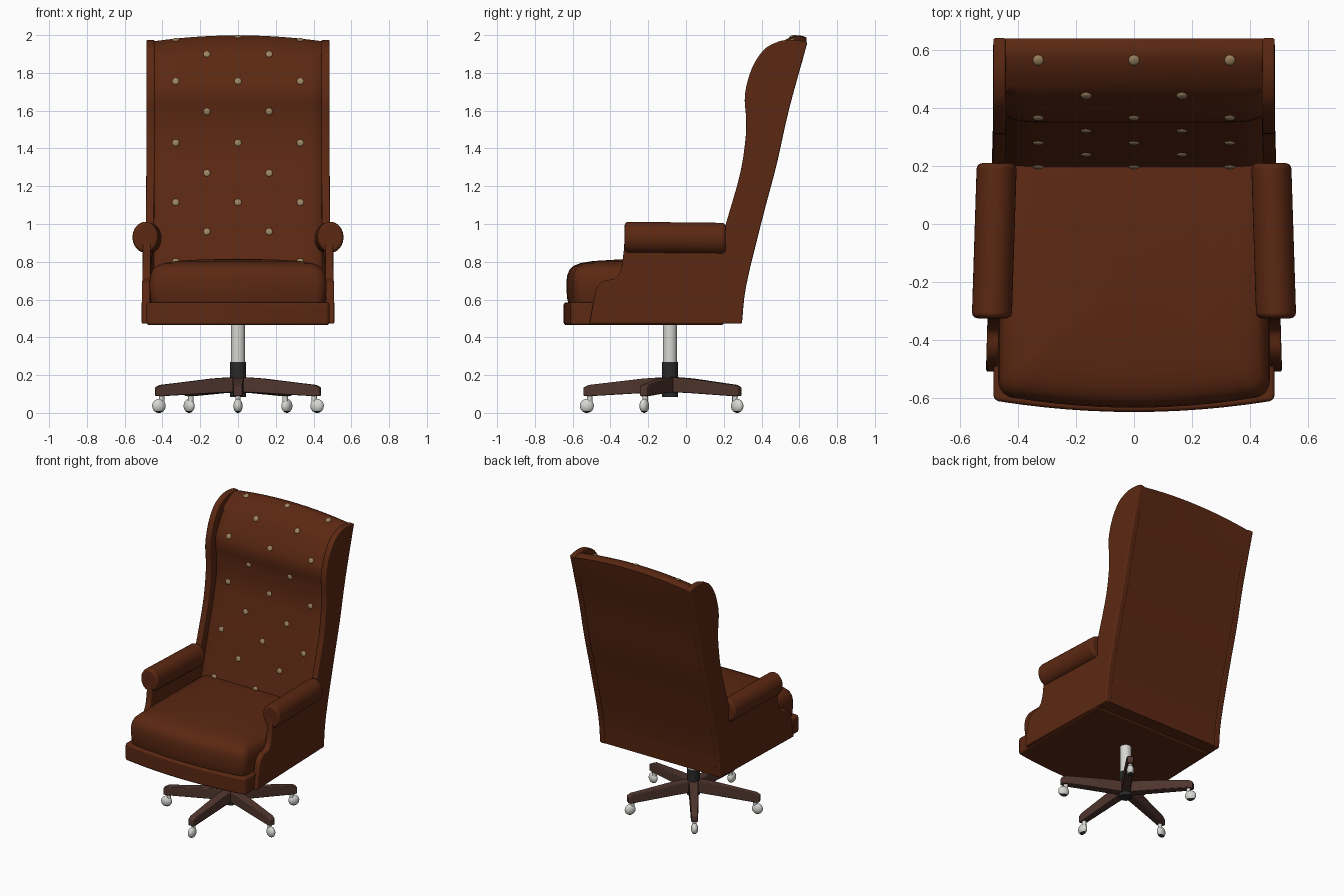
import bpy, bmesh, math
from mathutils import Vector, Matrix

if "Cube" in bpy.data.objects:
    bpy.data.objects.remove(bpy.data.objects["Cube"])


def material(name, rgb):
    m = bpy.data.materials.new(name)
    m.diffuse_color = (*rgb, 1)
    m.use_nodes = True
    m.node_tree.nodes["Principled BSDF"].inputs["Base Color"].default_value = m.diffuse_color
    return m


LEATHER = material("brown leather", (0.105, 0.021, 0.006))
BRASS = material("antique brass", (0.33, 0.23, 0.12))
WOOD = material("dark wood", (0.08, 0.036, 0.027))
BLACK = material("black plastic", (0.022, 0.022, 0.022))
STEEL = material("light steel", (0.68, 0.68, 0.65))


def finish(name, bm, mats, bevel=0, angle=40):
    bmesh.ops.recalc_face_normals(bm, faces=bm.faces)
    me = bpy.data.meshes.new(name)
    bm.to_mesh(me)
    bm.free()
    for m in mats:
        me.materials.append(m)
    me.shade_smooth()
    me.set_sharp_from_angle(angle=math.radians(angle))
    ob = bpy.data.objects.new(name, me)
    bpy.context.collection.objects.link(ob)
    if bevel:
        b = ob.modifiers.new("soft edges", 'BEVEL')
        b.width, b.segments, b.harden_normals = bevel, 3, True
        b.limit_method, b.angle_limit = 'ANGLE', math.radians(40)
    return ob


def loft(name, rings, mat, bevel=0):
    """Skin a list of closed rings and cap both ends."""
    bm = bmesh.new()
    vs = [[bm.verts.new(p) for p in r] for r in rings]
    n = len(vs[0])
    for a, b in zip(vs, vs[1:]):
        for i in range(n):
            bm.faces.new((a[i], a[(i + 1) % n], b[(i + 1) % n], b[i]))
    bm.faces.new(vs[0])
    bm.faces.new(vs[-1])
    return finish(name, bm, [mat], bevel)


def spline(pts, steps=4):
    """Smooth curve through 2D points."""
    p = [Vector(q) for q in pts]
    p = [2 * p[0] - p[1]] + p + [2 * p[-1] - p[-2]]
    out = []
    for a, b, c, d in zip(p, p[1:], p[2:], p[3:]):
        for k in range(steps):
            t = k / steps
            out.append(0.5 * (2 * b + (c - a) * t + (2 * a - 5 * b + 4 * c - d) * t * t
                              + (3 * b - a - 3 * c + d) * t ** 3))
    return out + [p[-2]]


def cylinder(name, r, z0, z1, loc, mat, bevel=0):
    rings = [[(loc[0] + r * math.cos(a * math.tau / 32), loc[1] + r * math.sin(a * math.tau / 32), z)
              for a in range(32)] for z in (z0, z1)]
    return loft(name, rings, mat, bevel)


# Side panels with wings (profiles in y, z)
back_line = spline([(.296, .472), (.32, .68), (.41, 1.05), (.48, 1.315), (.545, 1.605), (.643, 1.962)])
wing = spline([(.60, 1.972), (.54, 1.975), (.48, 1.962), (.41, 1.92), (.347, 1.82), (.312, 1.685),
               (.318, 1.56), (.315, 1.45), (.285, 1.26), (.205, .98)])
arm_front = spline([(-.33, .85), (-.345, .76), (-.375, .712), (-.43, .70), (-.47, .665),
                    (-.49, .59), (-.51, .472)])
side = back_line + wing + [Vector((.19, .92)), Vector((-.325, .92))] + arm_front


def splay(y):
    return .485 + .025 * max(0, .3 - y) / .8


for s, label in ((-1, "left"), (1, "right")):
    loft(label + "_side_panel",
         [[(s * (splay(p.x) - t), p.x, p.y) for p in side] for t in (.043, 0)], LEATHER, .008)
    # Rolled armrest
    loft(label + "_armrest",
         [[(s * (cx + .069 * math.cos(a * math.tau / 40)), y, cz + .082 * math.sin(a * math.tau / 40))
           for a in range(40)]
          for y, cx, cz in ((-.325, .49, .93), (.21, .473, .924))], LEATHER, .02)

# Padded backrest
front = spline([(.11, .475), (.192, .78), (.24, .96), (.28, 1.115), (.322, 1.27), (.358, 1.43),
                (.361, 1.58), (.35, 1.68), (.367, 1.76), (.44, 1.9), (.51, 1.965), (.58, 1.997),
                (.622, 1.994)])
rear = [Vector((p.x - .004, p.y + (.025 if p.y > 1.9 else .003))) for p in reversed(back_line)]


def crown(x, z):
    return .032 * (x / .45) ** 2 * min(1, max(0, (z - 1.75) / .2))


sections = []
for i in range(33):
    x = -.45 * math.cos(math.pi * i / 32)
    edge = .03 * abs(x / .45) ** 14
    sections.append([(x, p.x + edge * (p.y < 1.9), p.y - crown(x, p.y)) for p in front]
                    + [(x, p.x, p.y - crown(x, p.y)) for p in rear])
loft("backrest", sections, LEATHER)

# Tufting buttons, alternating rows of three and two
for row, zt in enumerate((.80, .96, 1.115, 1.27, 1.43, 1.595, 1.757, 1.903, 1.996)):
    k = min(range(1, len(front) - 5), key=lambda j: abs(front[j].y - zt))
    tan = (front[k + 1] - front[k - 1]).normalized()
    p = front[k] + tan * ((zt - front[k].y) / tan.y if tan.y > .4 else 0)
    normal = Vector((0, -tan.y, tan.x))
    for x in ((-.33, 0, .33) if row % 2 == 0 else (-.165, .165)):
        bm = bmesh.new()
        bmesh.ops.create_uvsphere(bm, u_segments=16, v_segments=8, radius=.019)
        bmesh.ops.scale(bm, vec=(1, 1, .4), verts=bm.verts)
        ob = finish("tufting_button", bm, [BRASS])
        ob.matrix_world = (Matrix.Translation((x, p.x, p.y - crown(x, p.y)))
                           @ normal.to_track_quat('Z', 'Y').to_matrix().to_4x4())


def bowed(w, y_corner, y_mid, y_back, r):
    """Seat outline with a bowed front and rounded front corners."""
    pts = [(w, y_back)]
    for i in range(7):
        a = math.pi / 2 * i / 6
        pts.append((w - r + r * math.cos(a), y_corner + r - r * math.sin(a)))
    for i in range(1, 12):
        u = 1 - i / 6
        pts.append((u * (w - r), y_mid + (y_corner - y_mid) * u * u))
    return pts + [(-x, y) for x, y in reversed(pts[:8])]


# Seat rail
rail = bowed(.485, -.612, -.648, .2, .025)
loft("seat_rail", [[(x, y, z) for x, y in rail] for z in (.465, .585)], LEATHER, .014)

# Crowned seat cushion
outline = bowed(.468, -.60, -.633, .30, .06)
levels = ((.975, .575), (.99, .60), (1, .65), (1, .695), (.99, .73), (.965, .757), (.92, .778),
          (.84, .793), (.7, .804), (.45, .811), (.15, .815))
loft("seat_cushion", [[(x * s, -.165 + (y + .165) * s, z) for x, y in outline]
                      for s, z in levels], LEATHER)

# Gas lift column and hub
HUB_Y = -.085
cylinder("lift_column", .037, .26, .48, (0, HUB_Y), STEEL)
cylinder("hub", .043, .083, .27, (0, HUB_Y), BLACK, .004)

# Five legs with casters
for i in range(5):
    turn = Matrix.Translation((0, HUB_Y, 0)) @ Matrix.Rotation(math.tau * i / 5, 4, 'Z')
    stations = ((-.02, .032, .11, .19), (-.14, .03, .105, .182), (-.43, .024, .088, .148),
                (-.458, .02, .09, .135))
    leg = loft("star_leg", [[(-w, y, b), (w, y, b), (w, y, t), (-w, y, t)]
                            for y, w, b, t in stations], WOOD, .006)
    stem = cylinder("caster_stem", .014, .05, .10, (0, -.425), STEEL)
    bm = bmesh.new()
    bmesh.ops.create_uvsphere(bm, u_segments=24, v_segments=16, radius=.037)
    bmesh.ops.scale(bm, vec=(.65, 1, 1), verts=bm.verts)
    bmesh.ops.translate(bm, vec=(0, -.44, .037), verts=bm.verts)
    for f in bm.faces:
        f.material_index = int(f.calc_center_median().z < .013)
    wheel = finish("caster_wheel", bm, [STEEL, BLACK])
    for ob in (leg, stem, wheel):
        ob.matrix_world = turn
